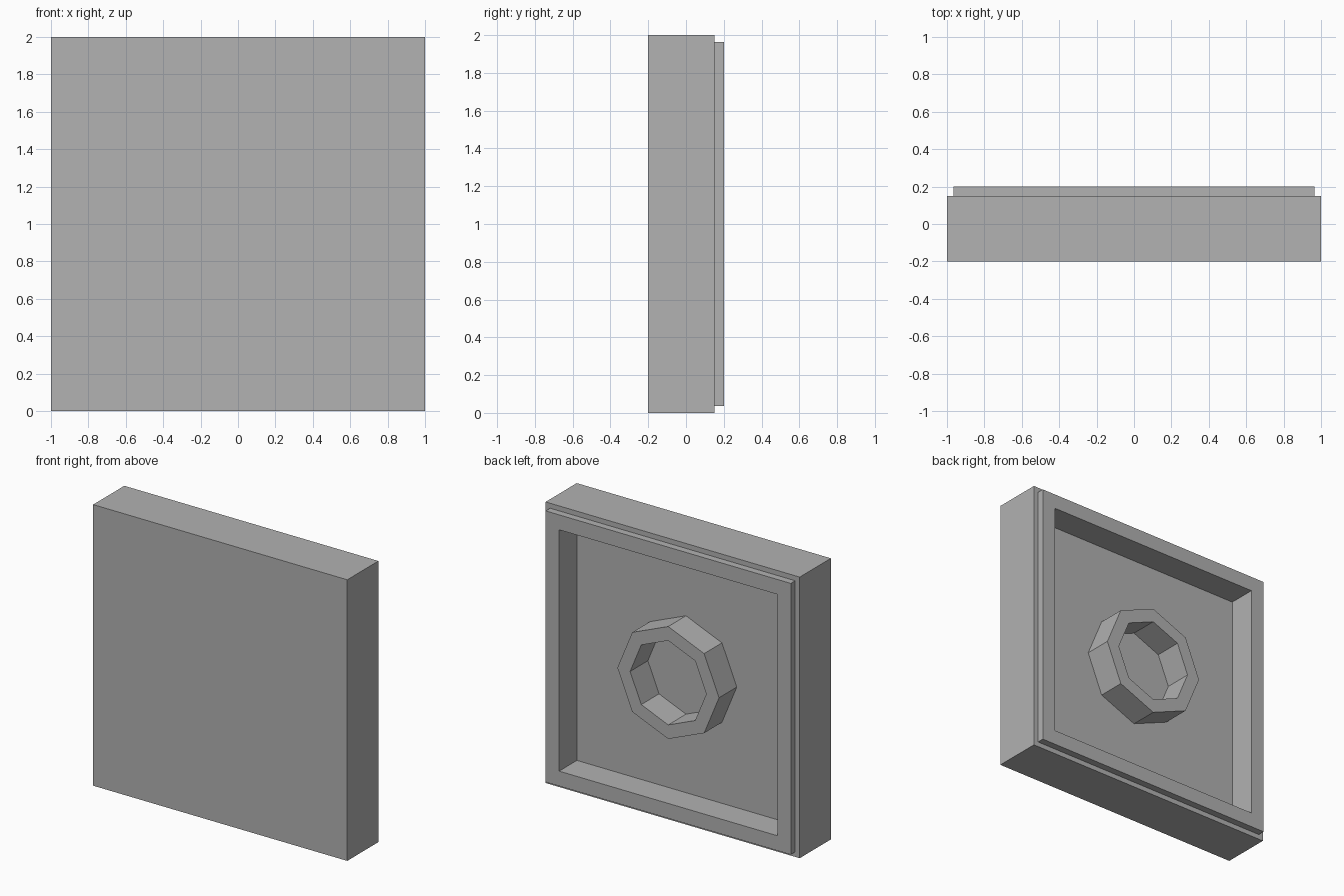
import bpy
import bmesh
import math
from mathutils import Vector

cube = bpy.data.objects.get("Cube")
if cube:
    bpy.data.objects.remove(cube, do_unlink=True)

# Single flat grey
grey = bpy.data.materials.new("plain grey")
grey.use_nodes = True
color = (0.445, 0.445, 0.445, 1)
grey.diffuse_color = color
grey.node_tree.nodes["Principled BSDF"].inputs["Base Color"].default_value = color


def finish(bm, name):
    bmesh.ops.recalc_face_normals(bm, faces=bm.faces[:])
    mesh = bpy.data.meshes.new(name)
    bm.to_mesh(mesh)
    bm.free()
    mesh.materials.append(grey)
    obj = bpy.data.objects.new(name, mesh)
    bpy.context.collection.objects.link(obj)
    return obj


def inset_and_push(bm, face, margin, distance):
    """Inset a face, then extrude it along y; returns the moved face."""
    bmesh.ops.inset_region(bm, faces=[face], thickness=margin)
    result = bmesh.ops.extrude_discrete_faces(bm, faces=[face])
    moved = result["faces"][0]
    bmesh.ops.translate(bm, verts=moved.verts[:], vec=(0, distance, 0))
    return moved


# Square slab with a raised back lip and a sunken square recess
bm = bmesh.new()
bmesh.ops.create_cube(bm, size=1)
bmesh.ops.scale(bm, verts=bm.verts[:], vec=(2, 0.35, 2))
bmesh.ops.translate(bm, verts=bm.verts[:], vec=(0, -0.025, 1))
bm.normal_update()
back = max(bm.faces, key=lambda f: f.calc_center_median().y)
lip = inset_and_push(bm, back, 0.05, 0.05)
bm.normal_update()
inset_and_push(bm, lip, 0.15, -0.2)
finish(bm, "tile_panel")

# Octagonal socket ring standing on the recess floor
bm = bmesh.new()
profile = [(0.4, 0), (0.4, 0.2), (0.3, 0.2), (0.3, 0)]
verts = [bm.verts.new((r, y, 1)) for r, y in profile]
edges = [bm.edges.new(pair) for pair in zip(verts, verts[1:])]
bmesh.ops.spin(bm, geom=verts + edges, cent=Vector((0, 0, 1)), axis=(0, 1, 0),
               angle=math.tau, steps=8, use_merge=True)
bmesh.ops.remove_doubles(bm, verts=bm.verts[:], dist=0.001)
finish(bm, "socket_ring")
